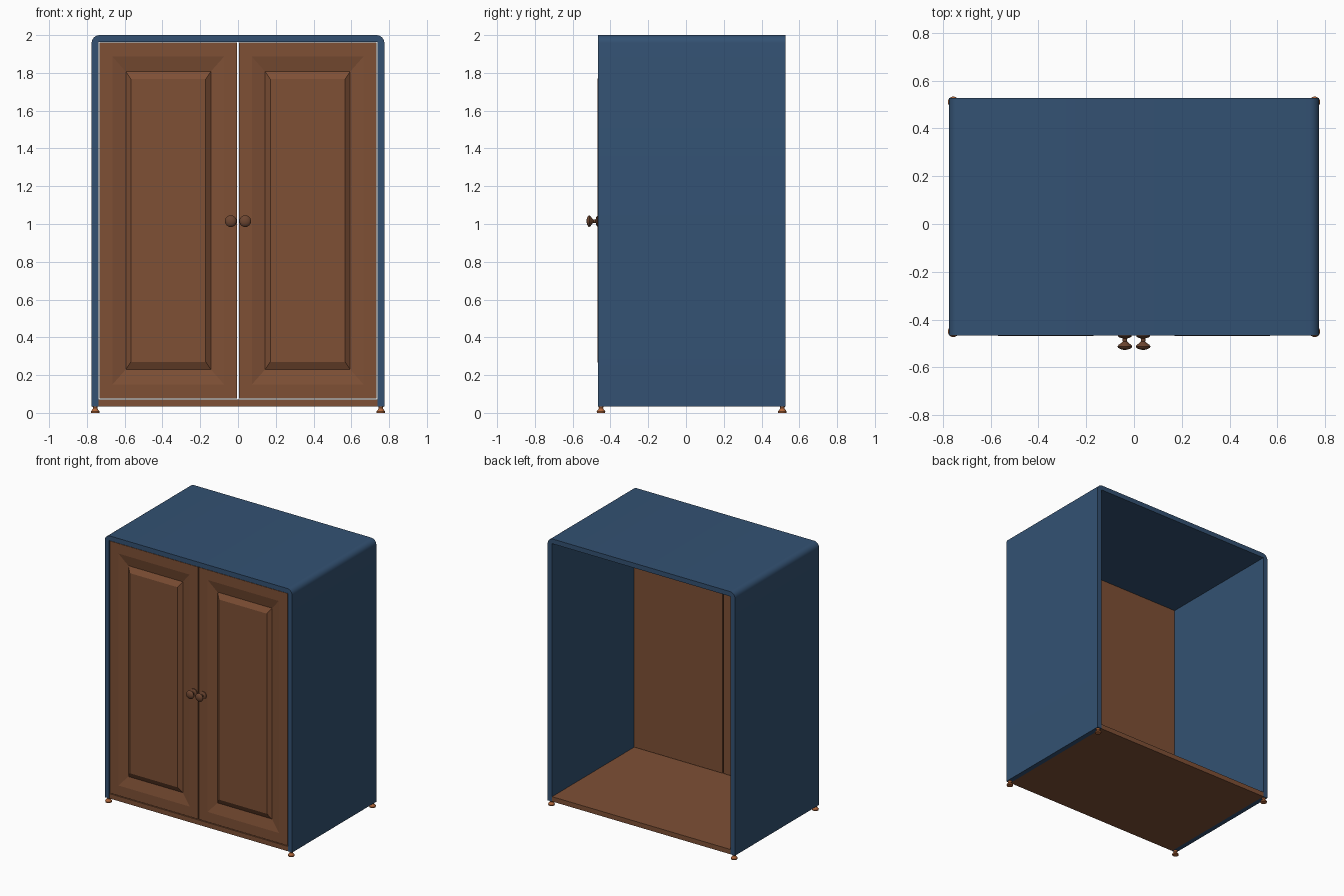
import bpy, bmesh, math
from mathutils import Matrix

if "Cube" in bpy.data.objects:
    bpy.data.objects.remove(bpy.data.objects["Cube"])

FRONT, BACK = -0.467, 0.528
W, T = 0.775, 0.036          # half width, board thickness
BASE = 0.035                 # underside of the case


def material(name, rgb):
    m = bpy.data.materials.new(name)
    m.diffuse_color = (*rgb, 1)
    m.use_nodes = True
    m.node_tree.nodes["Principled BSDF"].inputs["Base Color"].default_value = m.diffuse_color
    return m


BLUE = material("blue_paint", (0.033, 0.083, 0.17))
WOOD = material("brown_wood", (0.21, 0.08, 0.036))
KNOB = material("dark_wood", (0.15, 0.06, 0.03))
FOOT = material("orange_wood", (0.45, 0.14, 0.045))


def finish(name, bm, mat, angle=30):
    bmesh.ops.recalc_face_normals(bm, faces=bm.faces)
    me = bpy.data.meshes.new(name)
    bm.to_mesh(me)
    bm.free()
    me.materials.append(mat)
    ob = bpy.data.objects.new(name, me)
    bpy.context.collection.objects.link(ob)
    bpy.ops.object.select_all(action='DESELECT')
    ob.select_set(True)
    bpy.context.view_layer.objects.active = ob
    bpy.ops.object.shade_smooth_by_angle(angle=math.radians(angle))
    return ob


def lathe(name, profile, mat, matrix, steps=24):
    # spin (radius, height) points about z, then place the result
    bm = bmesh.new()
    verts = [bm.verts.new((r, 0, h)) for r, h in profile]
    edges = [bm.edges.new(p) for p in zip(verts, verts[1:])]
    bmesh.ops.spin(bm, geom=verts + edges, axis=(0, 0, 1), cent=(0, 0, 0),
                   angle=math.tau, steps=steps)
    bmesh.ops.remove_doubles(bm, verts=bm.verts, dist=1e-5)
    bm.transform(matrix)
    return finish(name, bm, mat, 40)


# Case: inverted U with rounded outer top corners, open at the back
R, N = 0.042, 6
right = [(W, BASE)] + [(W - R + R * math.cos(a), 2 - R + R * math.sin(a))
                       for a in (i * math.pi / 2 / N for i in range(N + 1))]
outer = right + [(-x, z) for x, z in reversed(right)]
inner = [(-W + T, BASE), (-W + T, 2 - T), (W - T, 2 - T), (W - T, BASE)]
bm = bmesh.new()
face = bm.faces.new([bm.verts.new((x, FRONT, z)) for x, z in outer + inner])
ext = bmesh.ops.extrude_face_region(bm, geom=[face], use_keep_orig=True)
bmesh.ops.translate(bm, vec=(0, BACK - FRONT, 0),
                    verts=[g for g in ext["geom"] if isinstance(g, bmesh.types.BMVert)])
finish("case_shell", bm, BLUE)

# Floor board between the sides
bm = bmesh.new()
bmesh.ops.create_cube(bm, size=1, matrix=Matrix.Translation((0, (FRONT + BACK) / 2, BASE + T / 2))
                      @ Matrix.Diagonal((2 * (W - T), BACK - FRONT - 0.002, T, 1)))
finish("floor_board", bm, WOOD)


# Doors: nested rectangles give the frame, sloped recess and raised field
def door(name, side):
    x0, x1, z0, z1 = 0.004, 0.734, 0.076, 1.961
    yf = FRONT + 0.002
    rings = [(0, 0, yf + 0.03), (0, 0, yf), (0.07, 0.075, yf),
             (0.14, 0.154, yf + 0.018), (0.167, 0.194, yf - 0.004)]
    bm = bmesh.new()
    loops = []
    for ix, iz, y in rings:
        a, b, c, d = x0 + ix, x1 - ix, z0 + iz, z1 - iz
        loops.append([bm.verts.new((side * x, y, z))
                      for x, z in ((a, c), (b, c), (b, d), (a, d))])
    for p, q in zip(loops, loops[1:]):
        for i in range(4):
            j = (i + 1) % 4
            bm.faces.new((p[i], p[j], q[j], q[i]))
    bm.faces.new(loops[0])
    bm.faces.new(loops[-1])
    finish(name, bm, WOOD, 10)


knob_profile = [(0, 0), (0.028, 0), (0.028, 0.006), (0.022, 0.01), (0.01, 0.013),
                (0.009, 0.026), (0.013, 0.031), (0.027, 0.041), (0.031, 0.047),
                (0.028, 0.053), (0.019, 0.058), (0.009, 0.061), (0, 0.0615)]
foot_profile = [(0, 0), (0.022, 0), (0.023, 0.008), (0.015, 0.018),
                (0.011, 0.025), (0.014, BASE + 0.001), (0, BASE + 0.001)]

for label, s in (("left", -1), ("right", 1)):
    door(label + "_door", s)
    # Turned knob pointing to the front
    lathe(label + "_knob", knob_profile, KNOB,
          Matrix.Translation((s * 0.038, FRONT + 0.002, 1.015))
          @ Matrix.Rotation(math.pi / 2, 4, 'X'))
    # Small turned feet under the side panels
    for end, y in (("front", -0.45), ("back", 0.51)):
        lathe(f"{end}_{label}_foot", foot_profile, FOOT,
              Matrix.Translation((s * 0.756, y, 0)))
